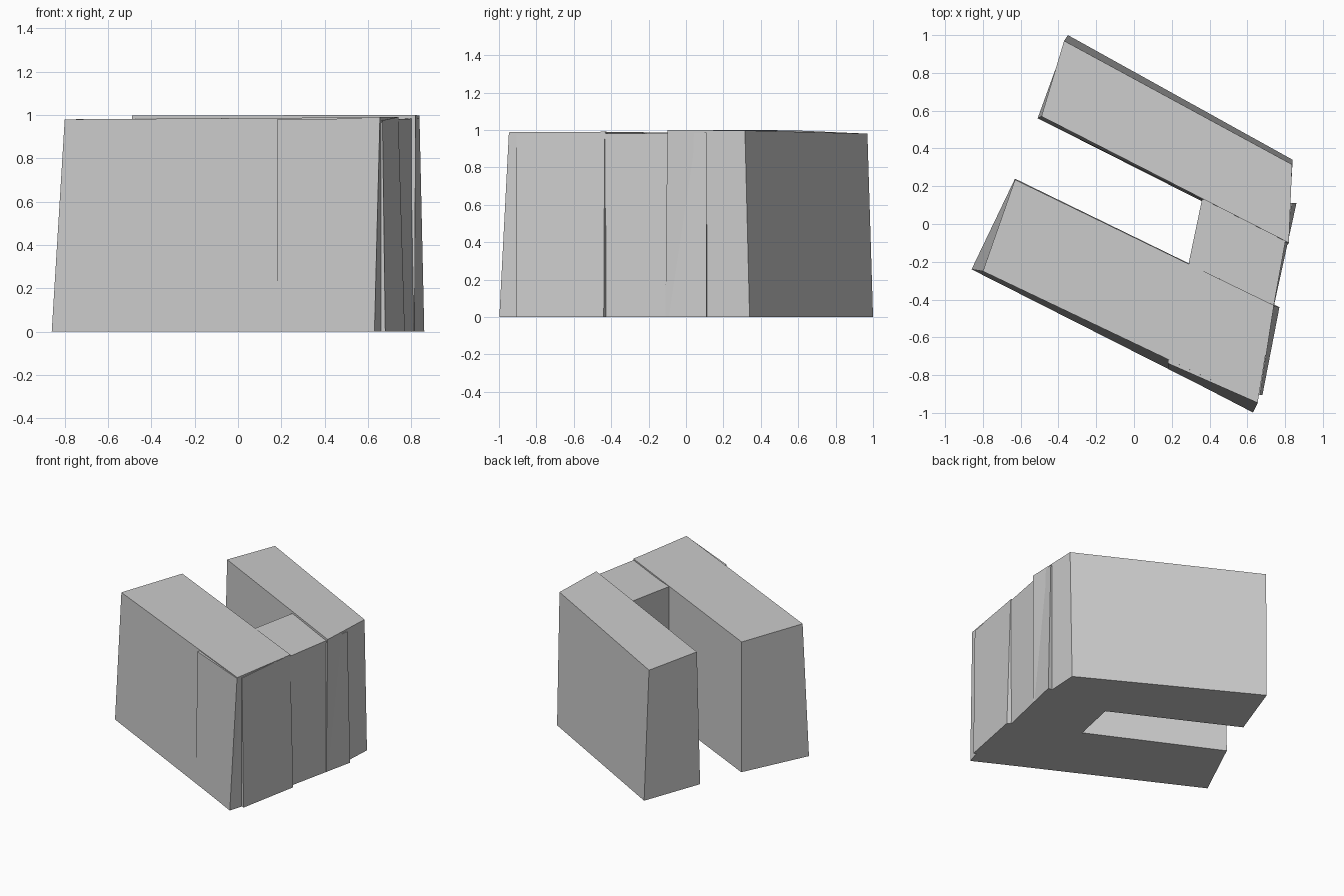
import bpy
import bmesh


def block(name, base, roof):
    """Leaning block: footprint corners on the ground, matching roof corners with heights."""
    bm = bmesh.new()
    low = [bm.verts.new((x, y, 0)) for x, y in base]
    top = [bm.verts.new(p) for p in roof]
    n = len(low)
    bm.faces.new(low[::-1])
    bm.faces.new(top)
    for i in range(n):
        j = (i + 1) % n
        bm.faces.new((low[i], low[j], top[j], top[i]))
    bmesh.ops.recalc_face_normals(bm, faces=bm.faces[:])
    mesh = bpy.data.meshes.new(name)
    bm.to_mesh(mesh)
    bm.free()
    obj = bpy.data.objects.new(name, mesh)
    bpy.context.collection.objects.link(obj)
    return obj


# Rear wing, highest roof
block("rear_wing",
      [(-0.51, 0.56), (0.815, -0.11), (0.84, 0.34), (-0.35, 1.0)],
      [(-0.49, 0.57, 0.998), (0.82, -0.10, 1.0), (0.837, 0.315, 0.997), (-0.37, 0.97, 0.98)])

# Front wing
block("front_wing",
      [(-0.86, -0.24), (0.63, -0.995), (0.745, -0.43), (-0.63, 0.24)],
      [(-0.80, -0.25, 0.98), (0.655, -0.943, 0.99), (0.74, -0.43, 0.99), (-0.63, 0.235, 0.982)])

# Link between the wings, closing the courtyard
block("link_block",
      [(0.29, -0.205), (0.40, -0.50), (0.735, -0.46), (0.86, 0.11), (0.36, 0.13)],
      [(0.29, -0.205, 0.985), (0.40, -0.50, 0.975), (0.735, -0.46, 0.98),
       (0.838, 0.11, 0.985), (0.36, 0.13, 0.985)])

# Thin facings standing slightly proud of the front wing walls
block("front_facing",
      [(0.18, -0.765), (0.63, -0.998), (0.66, -0.90), (0.18, -0.66)],
      [(0.18, -0.738, 0.98), (0.655, -0.947, 0.985), (0.66, -0.90, 0.985), (0.18, -0.66, 0.98)])
block("side_facing",
      [(0.58, -0.86), (0.68, -0.905), (0.77, -0.44), (0.58, -0.35)],
      [(0.58, -0.86, 0.97), (0.667, -0.905, 0.975), (0.74, -0.435, 0.991), (0.58, -0.355, 0.985)])
